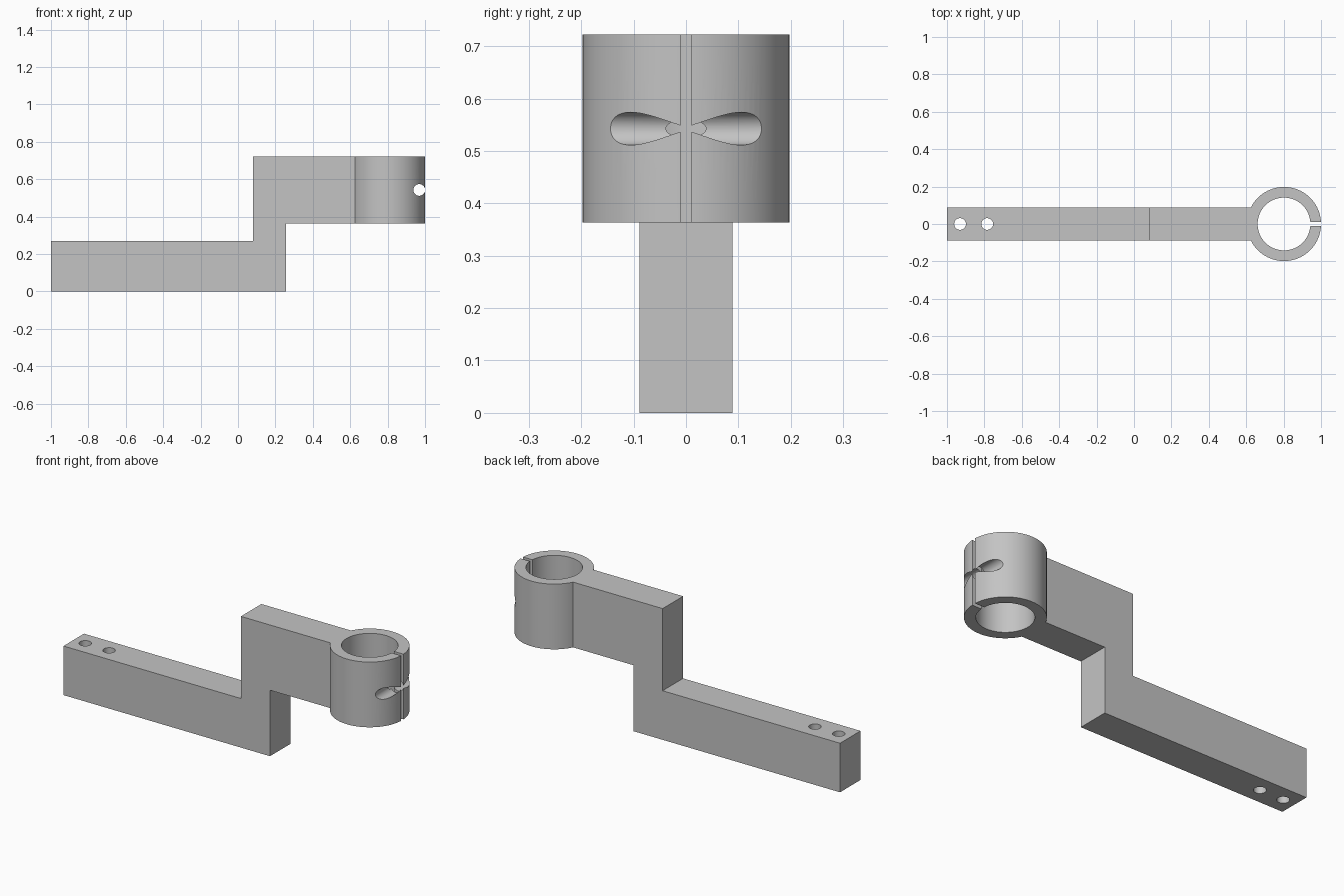
import bpy
import bmesh
import math
from mathutils import Matrix

cube = bpy.data.objects.get("Cube")
if cube:
    bpy.data.objects.remove(cube, do_unlink=True)

grey = bpy.data.materials.new("plain grey")
grey.use_nodes = True
COLOUR = (0.55, 0.55, 0.55, 1)
grey.diffuse_color = COLOUR
grey.node_tree.nodes["Principled BSDF"].inputs["Base Color"].default_value = COLOUR

# Shared dimensions
HALF_WIDTH = 0.089
CLAMP_X, CLAMP_R, BORE_R = 0.802, 0.198, 0.141
CLAMP_BOTTOM, CLAMP_TOP = 0.363, 0.722
CLAMP_MID = (CLAMP_BOTTOM + CLAMP_TOP) / 2
HOLE_R = 0.0313


def make_object(name, bm):
    mesh = bpy.data.meshes.new(name)
    bmesh.ops.recalc_face_normals(bm, faces=bm.faces)
    bm.to_mesh(mesh)
    bm.free()
    mesh.materials.append(grey)
    obj = bpy.data.objects.new(name, mesh)
    bpy.context.collection.objects.link(obj)
    return obj


def cylinder(name, radius, depth, centre, along_y=False, sides=96):
    bm = bmesh.new()
    matrix = Matrix.Translation(centre)
    if along_y:
        matrix = matrix @ Matrix.Rotation(math.pi / 2, 4, "X")
    bmesh.ops.create_cone(bm, cap_ends=True, segments=sides, radius1=radius,
                          radius2=radius, depth=depth, matrix=matrix)
    return make_object(name, bm)


def box(name, size, centre):
    bm = bmesh.new()
    matrix = Matrix.Translation(centre) @ Matrix.Diagonal((*size, 1))
    bmesh.ops.create_cube(bm, size=1, matrix=matrix)
    return make_object(name, bm)


def boolean(target, tool, operation):
    mod = target.modifiers.new(tool.name, "BOOLEAN")
    mod.operation = operation
    mod.solver = "EXACT"
    mod.object = tool
    bpy.context.view_layer.objects.active = target
    bpy.ops.object.modifier_apply(modifier=mod.name)
    bpy.data.objects.remove(tool, do_unlink=True)


# Stepped arm: side profile pushed out across its width
profile = [(-1, 0), (0.257, 0), (0.257, CLAMP_BOTTOM), (CLAMP_X, CLAMP_BOTTOM),
           (CLAMP_X, CLAMP_TOP), (0.08, CLAMP_TOP), (0.08, 0.27), (-1, 0.27)]
bm = bmesh.new()
side = bm.faces.new([bm.verts.new((x, -HALF_WIDTH, z)) for x, z in profile])
pushed = bmesh.ops.extrude_face_region(bm, geom=[side], use_keep_orig=True)["geom"]
bmesh.ops.translate(bm, vec=(0, 2 * HALF_WIDTH, 0),
                    verts=[v for v in pushed if isinstance(v, bmesh.types.BMVert)])
bracket = make_object("clamp_bracket", bm)

# Clamp barrel joined to the arm, then bored out
boolean(bracket, cylinder("clamp_barrel", CLAMP_R, CLAMP_TOP - CLAMP_BOTTOM,
                          (CLAMP_X, 0, CLAMP_MID)), "UNION")
boolean(bracket, cylinder("bore", BORE_R, 1, (CLAMP_X, 0, CLAMP_MID)), "DIFFERENCE")

# Clamping slot and the cross hole for its screw
boolean(bracket, box("slot", (0.2, 0.021, 1), (CLAMP_X + 0.2, 0, CLAMP_MID)), "DIFFERENCE")
boolean(bracket, cylinder("screw_hole", HOLE_R, 1, (0.969, 0, CLAMP_MID),
                          along_y=True, sides=64), "DIFFERENCE")

# Mounting holes at the far end of the arm
for x in (-0.93, -0.785):
    boolean(bracket, cylinder("mounting_hole", HOLE_R, 1, (x, 0, 0.1), sides=48), "DIFFERENCE")

# Smooth curved walls, crisp edges
bpy.ops.object.select_all(action="DESELECT")
bracket.select_set(True)
bpy.context.view_layer.objects.active = bracket
bpy.ops.object.shade_smooth_by_angle(angle=math.radians(25))
